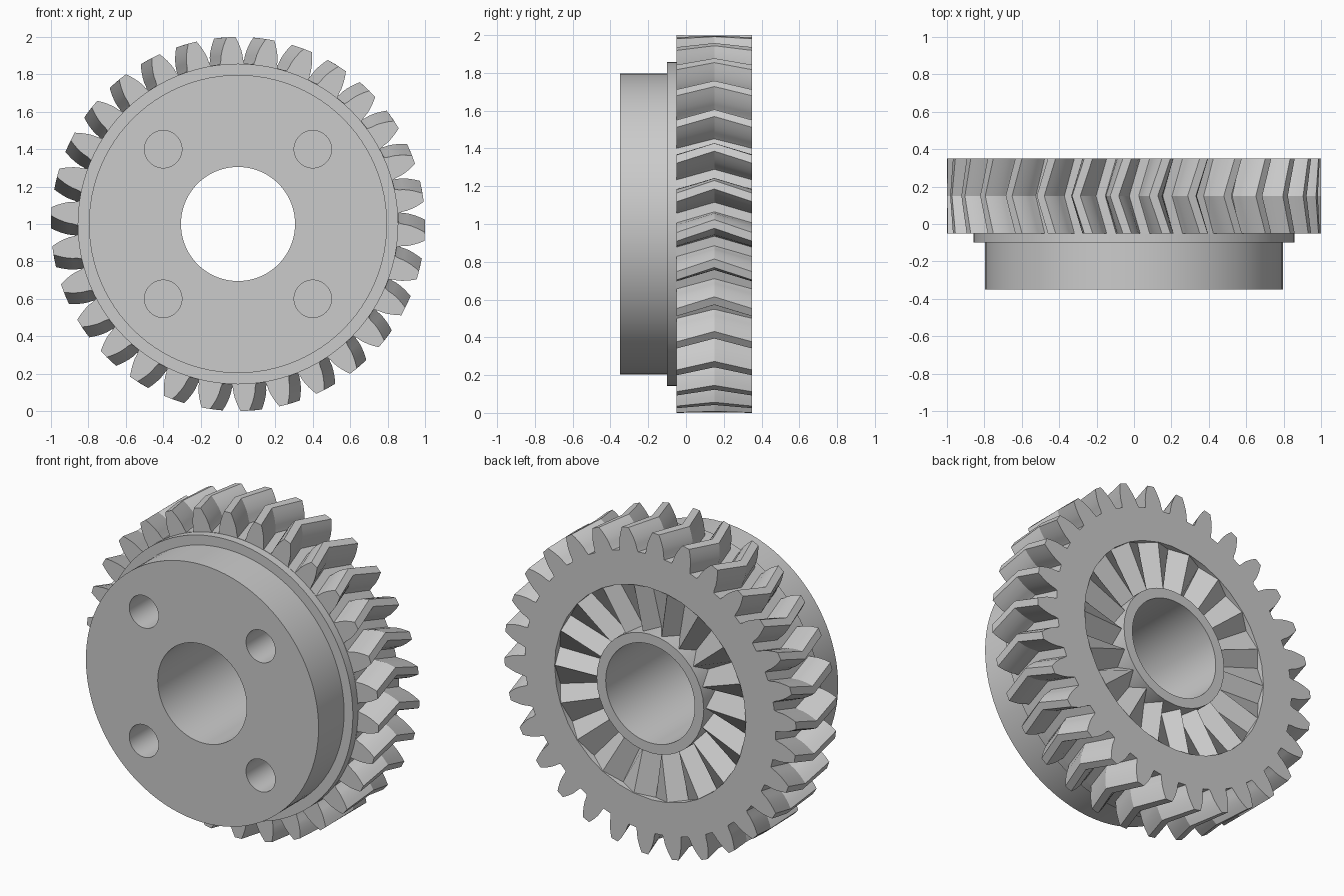
import bpy, bmesh, math
from math import cos, sin, tan, pi

cube = bpy.data.objects.get("Cube")
if cube:
    bpy.data.objects.remove(cube, do_unlink=True)

TEETH, TIP, PITCH, ROOT = 30, 1.0, 0.9375, 0.859
FRONT, MID, BACK = -0.05, 0.15, 0.35
TWIST = math.radians(3.9)
BORE = 0.305

steel = bpy.data.materials.new("grey_steel")
steel.use_nodes = True
grey = (0.6, 0.6, 0.6, 1)
steel.diffuse_color = grey
steel.node_tree.nodes["Principled BSDF"].inputs["Base Color"].default_value = grey


def point(r, a, y, cx=0, cz=1):
    return (cx + r * cos(a), y, cz + r * sin(a))


def loft(name, loops, closed=False):
    """Skin a list of loops; cap the ends, or join last to first."""
    bm = bmesh.new()
    rings = [[bm.verts.new(p) for p in loop] for loop in loops]
    n = len(rings[0])
    pairs = list(zip(rings, rings[1:]))
    if closed:
        pairs.append((rings[-1], rings[0]))
    else:
        bm.faces.new(rings[0])
        bm.faces.new(rings[-1])
    for a, b in pairs:
        for i in range(n):
            j = (i + 1) % n
            bm.faces.new((a[i], a[j], b[j], b[i]))
    bmesh.ops.recalc_face_normals(bm, faces=bm.faces)
    mesh = bpy.data.meshes.new(name)
    bm.to_mesh(mesh)
    bm.free()
    mesh.materials.append(steel)
    obj = bpy.data.objects.new(name, mesh)
    bpy.context.collection.objects.link(obj)
    return obj


def lathe(name, profile, n=96, cx=0, cz=1):
    return loft(name, [[point(r, 2 * pi * i / n, y, cx, cz) for i in range(n)]
                       for r, y in profile])


def combine(target, tool, operation):
    mod = target.modifiers.new(operation, "BOOLEAN")
    mod.operation, mod.solver, mod.object = operation, "EXACT", tool
    bpy.context.view_layer.objects.active = target
    bpy.ops.object.modifier_apply(modifier=mod.name)
    bpy.data.objects.remove(tool, do_unlink=True)


# Involute tooth outline
base = PITCH * cos(math.radians(20))


def half_angle(r):
    def inv(a):
        return tan(a) - a
    a = math.acos(min(1, base / r))
    return pi / (2 * TEETH) + inv(math.radians(20)) - inv(a)


radii = [ROOT] + [base + (TIP - base) * k / 5 for k in range(6)]
flank = [(r, half_angle(max(r, base))) for r in radii]
flank[0] = (ROOT, flank[0][1] + 0.008)


def gear_loop(y, turn):
    loop = []
    for t in range(TEETH):
        c = 2 * pi * t / TEETH + turn
        loop += [point(r, c - h, y) for r, h in flank]
        loop += [point(r, c + h, y) for r, h in reversed(flank)]
    return loop


# Herringbone gear wheel
gear = loft("herringbone_gear", [gear_loop(FRONT, -TWIST), gear_loop(MID, 0),
                                 gear_loop(BACK, -TWIST)])

# Stepped hub on the front
hub = lathe("hub", [(0.797, -0.35), (0.797, -0.1), (0.857, -0.1), (0.857, -0.03)])
combine(gear, hub, "UNION")

# Toothed face recess on the back, around a flush inner ring
FACE_TEETH = 18
inner_floor, outer_floor, outer_top, inner_top = [], [], [], []
for t in range(FACE_TEETH):
    for part, d_out, d_in in ((0, 0.004, 0.02), (0.45, 0.04, 0.12)):
        a = 2 * pi * (t + part) / FACE_TEETH
        inner_floor.append(point(0.367, a, BACK - d_in))
        outer_floor.append(point(0.655, a, BACK - d_out))
        outer_top.append(point(0.655, a, BACK + 0.1))
        inner_top.append(point(0.367, a, BACK + 0.1))
recess = loft("recess_cutter", [inner_floor, outer_floor, outer_top, inner_top], True)
combine(gear, recess, "DIFFERENCE")

# Centre bore and four blind holes
combine(gear, lathe("bore_cutter", [(BORE, -0.5), (BORE, 0.5)]), "DIFFERENCE")
for sx in (-1, 1):
    for sz in (-1, 1):
        hole = lathe("hole_cutter", [(0.1, -0.5), (0.1, -0.05)], 48,
                     0.4 * sx, 1 + 0.4 * sz)
        combine(gear, hole, "DIFFERENCE")

# Smooth round walls, crisp edges
bpy.ops.object.select_all(action="DESELECT")
gear.select_set(True)
bpy.context.view_layer.objects.active = gear
bpy.ops.object.shade_smooth_by_angle(angle=math.radians(22))
